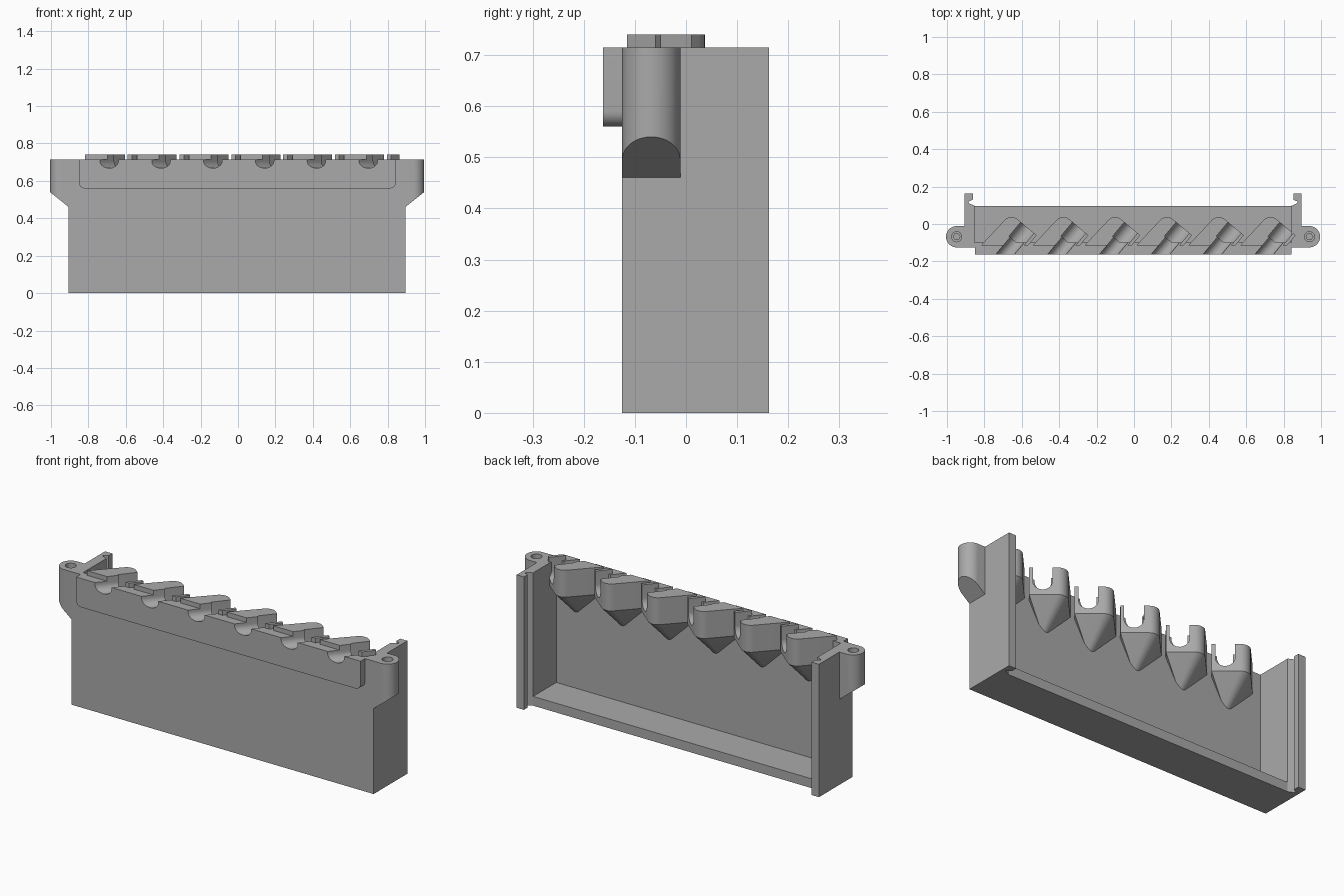
import bpy, bmesh
from math import sin, cos, pi
from mathutils import Vector

cube = bpy.data.objects.get("Cube")
if cube:
    bpy.data.objects.remove(cube, do_unlink=True)

# One plain grey plastic
grey = bpy.data.materials.new("grey plastic")
grey.use_nodes = True
grey.diffuse_color = (0.4, 0.4, 0.4, 1)
grey.node_tree.nodes["Principled BSDF"].inputs["Base Color"].default_value = (0.4, 0.4, 0.4, 1)

CX = -0.005      # middle of the case body
HALF = 0.90      # half width of the case body
TOP = 0.715
FRONT, INNER, REAR = -0.125, -0.10, 0.162


def finish(name, bm):
    bmesh.ops.recalc_face_normals(bm, faces=bm.faces)
    mesh = bpy.data.meshes.new(name)
    bm.to_mesh(mesh)
    bm.free()
    obj = bpy.data.objects.new(name, mesh)
    bpy.context.collection.objects.link(obj)
    mesh.materials.append(grey)
    return obj


def prism(name, lower, upper):
    """Solid between two matching loops of points."""
    bm = bmesh.new()
    a = [bm.verts.new(p) for p in lower]
    b = [bm.verts.new(p) for p in upper]
    bm.faces.new(a)
    bm.faces.new(b)
    for i in range(len(a)):
        j = (i + 1) % len(a)
        bm.faces.new((a[i], a[j], b[j], b[i]))
    return finish(name, bm)


def upright(name, outline, z0, z1):
    return prism(name, [(x, y, z0) for x, y in outline], [(x, y, z1) for x, y in outline])


def box(name, x0, x1, y0, y1, z0, z1):
    return upright(name, [(x0, y0), (x1, y0), (x1, y1), (x0, y1)], z0, z1)


def hull(name, points):
    bm = bmesh.new()
    for p in points:
        bm.verts.new(p)
    bmesh.ops.convex_hull(bm, input=bm.verts)
    return finish(name, bm)


def arc(cx, cy, r, a0, a1, n):
    return [(cx + r * cos(a0 + (a1 - a0) * i / n), cy + r * sin(a0 + (a1 - a0) * i / n))
            for i in range(n + 1)]


def cut(obj, cutters):
    for c in cutters:
        mod = obj.modifiers.new("cut", "BOOLEAN")
        mod.operation = "DIFFERENCE"
        mod.solver = "EXACT"
        mod.object = c
        bpy.context.view_layer.objects.active = obj
        bpy.ops.object.modifier_apply(modifier=mod.name)


# Slanted cable channels: U-shaped troughs open at the top
along = Vector((0.64, 0.768, 0))
across = Vector((0.768, -0.64, 0))


def trough(x0, y_from, length, r, axis_z):
    start = Vector((x0, -0.16, 0)) + along * ((y_from + 0.16) / along.y)
    profile = [(-r, 0.85)] + arc(0, axis_z, r, pi, 2 * pi, 20) + [(r, 0.85)]
    loop = [start + across * u + Vector((0, 0, z)) for u, z in profile]
    return prism("channel_cutter", loop, [p + along * length for p in loop])


slots = [-0.687 + 0.277 * i for i in range(6)]
narrow = [trough(x, -0.22, 0.2, 0.038, 0.706) for x in slots]
wide = [trough(x, -0.095, 0.35, 0.046, 0.668) for x in slots]

parts = []

# Case: front wall, floor and the two grooved side walls
front_wall = box("front_wall", CX - HALF, CX + HALF, FRONT, INNER, 0, TOP)
cut(front_wall, narrow)
floor = box("floor", CX - HALF + 0.02, CX + HALF - 0.02, INNER - 0.01, 0.097, 0, 0.05)
parts += [front_wall, floor]

for side, label in ((1, "left"), (-1, "right")):
    # Thickness inward from the outer face, narrowing at the panel groove
    steps = [(0, FRONT), (0.053, FRONT), (0.053, 0.097), (0.021, 0.112),
             (0.021, 0.120), (0.043, 0.130), (0.043, REAR), (0, REAR)]
    parts.append(upright(label + "_side_wall",
                         [(CX + side * (HALF - t), y) for t, y in steps], 0, TOP))

    # Screw ear with a sloping underside
    ex, ey, r = 0.943, -0.068, 0.057
    outline = [(0.87, ey - r)] + arc(ex, ey, r, -pi / 2, pi / 2, 24) + [(0.87, ey + r)]
    ear = prism(label + "_screw_ear",
                [(CX + side * x, y, 0.46 + (x - HALF) * 0.8) for x, y in outline],
                [(CX + side * x, y, TOP) for x, y in outline])
    hx = CX + side * ex
    cutters = [upright("bore_cutter", arc(hx, ey, 0.027, 0, 2 * pi, 24)[:-1], 0.69, 0.8),
               upright("hex_cutter", arc(hx, ey, 0.018, 0, 2 * pi, 6)[:-1], 0.56, 0.8)]
    cut(ear, cutters)
    narrow += cutters
    parts.append(ear)

# Raised lip across the top of the front, lower corners rounded
lx0, lx1, lz, lr = -0.85, 0.843, 0.56, 0.03
face = ([(lx0, TOP)] + arc(lx0 + lr, lz + lr, lr, pi, 1.5 * pi, 8)
        + arc(lx1 - lr, lz + lr, lr, 1.5 * pi, 2 * pi, 8) + [(lx1, TOP)])
lip = prism("front_lip", [(x, -0.162, z) for x, z in face], [(x, FRONT, z) for x, z in face])
cut(lip, narrow[:6])
parts.append(lip)

# Cable pods: slanted blocks behind the wall, tapering down to it
for i, x0 in enumerate(slots):
    plan = ([(-0.13, -0.115), (-0.118, INNER)]
            + arc(0.032, -0.013, 0.05, 0.78 * pi, 0.28 * pi, 10)
            + [(0.166, -0.06), (0.13, -0.104), (0.12, -0.115)])
    pts = [(x0 + x, y, z) for x, y in plan for z in (0.595, 0.74)]
    pts += [(x0 + x, INNER - 0.01, z) for x, z in arc(0.03, 0.475, 0.025, pi, 2 * pi, 8)]
    pod = hull("cable_pod_%d" % (i + 1), pts)
    cut(pod, [narrow[i], wide[i]])
    parts.append(pod)

for helper in narrow + wide:
    bpy.data.objects.remove(helper, do_unlink=True)

# Smooth curved faces, keep hard edges
bpy.ops.object.select_all(action="DESELECT")
for obj in parts:
    obj.select_set(True)
bpy.context.view_layer.objects.active = parts[0]
bpy.ops.object.shade_smooth_by_angle(angle=0.5)
